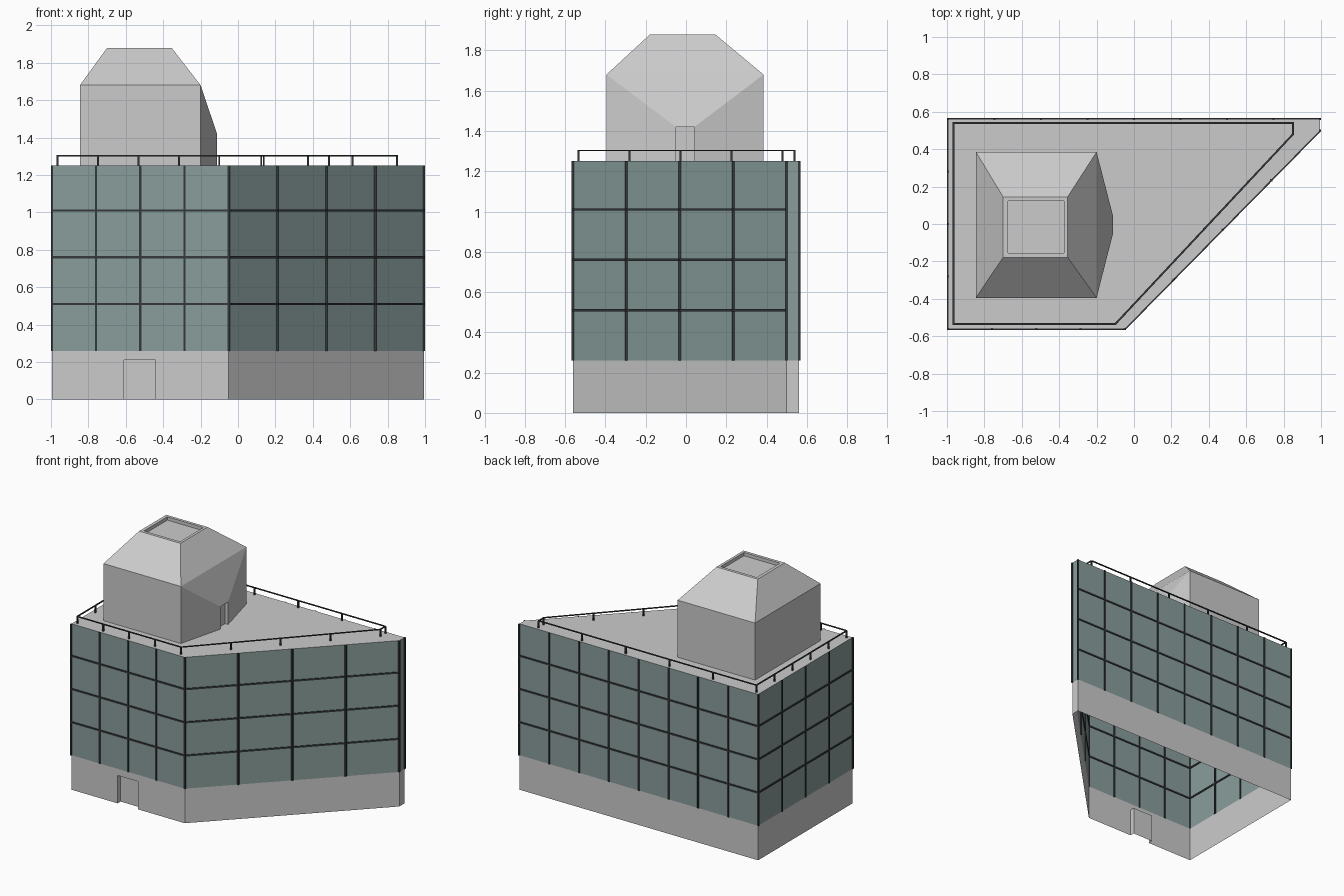
import bpy, bmesh
from mathutils import Vector, Matrix

if "Cube" in bpy.data.objects:
    bpy.data.objects.remove(bpy.data.objects["Cube"])

PLAN = [(-.995, -.562), (-.05, -.562), (.995, .5), (.995, .562), (-.995, .562)]
COLUMNS = [4, 4, 1, 8, 4]
Z_BASE, Z_ROOF = .26, 1.25


def material(name, rgb):
    m = bpy.data.materials.new(name)
    m.diffuse_color = (*rgb, 1)
    m.use_nodes = True
    m.node_tree.nodes["Principled BSDF"].inputs["Base Color"].default_value = m.diffuse_color
    return m


glass = material("glass", (.25, .34, .33))
dark = material("dark_metal", (.035, .04, .042))


def finish(name, bm, mat=None):
    bmesh.ops.remove_doubles(bm, verts=bm.verts, dist=1e-5)
    bmesh.ops.recalc_face_normals(bm, faces=bm.faces)
    me = bpy.data.meshes.new(name)
    bm.to_mesh(me)
    bm.free()
    ob = bpy.data.objects.new(name, me)
    bpy.context.collection.objects.link(ob)
    if mat:
        me.materials.append(mat)
    return ob


def face(bm, pts):
    return bm.faces.new([bm.verts.new(p) for p in pts])


def wall(bm, a, b, z0, z1):
    face(bm, [(*a, z0), (*b, z0), (*b, z1), (*a, z1)])


def bar(bm, a, b, w, h):
    """Box from a to b; w is sideways width, h is the other thickness."""
    a, b = Vector(a), Vector(b)
    d = b - a
    x = d.normalized()
    up = Vector((0, 0, 1)) if abs(x.z) < .9 else Vector((0, 1, 0))
    y = up.cross(x).normalized()
    rot = Matrix((x, y, x.cross(y))).transposed().to_4x4()
    mat = Matrix.Translation((a + b) / 2) @ rot @ Matrix.Diagonal((d.length, w, h, 1))
    bmesh.ops.create_cube(bm, size=1, matrix=mat)


def sides(path):
    return [(Vector(p), Vector(path[(i + 1) % len(path)])) for i, p in enumerate(path)]


# plinth: open underneath, with a doorway in the front wall
DX0, DX1, DZ, DEEP = -.61, -.44, .21, .035
bm = bmesh.new()
for i, (a, b) in enumerate(sides(PLAN)):
    if i:
        wall(bm, a, b, 0, Z_BASE)
y = PLAN[0][1]
wall(bm, PLAN[0], (DX0, y), 0, Z_BASE)
wall(bm, (DX1, y), PLAN[1], 0, Z_BASE)
wall(bm, (DX0, y), (DX1, y), DZ, Z_BASE)
for x in (DX0, DX1):
    wall(bm, (x, y), (x, y + DEEP), 0, DZ)
face(bm, [(DX0, y, DZ), (DX1, y, DZ), (DX1, y + DEEP, DZ), (DX0, y + DEEP, DZ)])
finish("plinth", bm)

# front door panel
bm = bmesh.new()
wall(bm, (DX0, y + DEEP), (DX1, y + DEEP), 0, DZ)
finish("front_door", bm)

# glass curtain walls
bm = bmesh.new()
for a, b in sides(PLAN):
    wall(bm, a, b, Z_BASE, Z_ROOF)
finish("glass_walls", bm, glass)

# mullions and floor lines
bm = bmesh.new()
for i, (a, b) in enumerate(sides(PLAN)):
    n = COLUMNS[i]
    for k in range(n):
        p = a.lerp(b, k / n)
        bar(bm, (*p, Z_BASE), (*p, Z_ROOF), .012, .012)
    if n > 1:
        for z in (.51, .76, 1.01):
            bar(bm, (*a, z), (*b, z), .012, .012)
finish("window_frames", bm, dark)

# flat roof
bm = bmesh.new()
face(bm, [(*p, Z_ROOF) for p in PLAN])
finish("roof", bm)

# roof railing
RAIL = [(-.965, -.535), (-.1, -.535), (.85, .48), (.85, .54), (-.965, .54)]
bm = bmesh.new()
for (a, b), n in zip(sides(RAIL), (4, 4, 1, 5, 5)):
    bar(bm, (*a, 1.303), (*b, 1.303), .01, .006)
    for k in range(n):
        p = a.lerp(b, k / n)
        bar(bm, (*p, Z_ROOF), (*p, 1.303), .01, .01)
finish("roof_railing", bm, dark)


# roof tower: box with tapered top, recessed cap and a pointed right side
def ring(x0, x1, y0, y1, z):
    return [Vector(p) for p in ((x0, y0, z), (x1, y0, z), (x1, y1, z), (x0, y1, z))]


rings = [ring(-.845, -.2, -.395, .385, Z_ROOF), ring(-.845, -.2, -.395, .385, 1.68),
         ring(-.7, -.355, -.178, .145, 1.88), ring(-.675, -.375, -.155, .123, 1.88),
         ring(-.675, -.375, -.155, .123, 1.855)]
bm = bmesh.new()
for level, (lo, hi) in enumerate(zip(rings, rings[1:])):
    for i in range(4):
        if (level, i) != (0, 1):
            j = (i + 1) % 4
            face(bm, [lo[i], lo[j], hi[j], hi[i]])
face(bm, rings[-1])
PX, PY0, PY1, PZ, PD = -.112, -.05, .042, 1.42, .025
door = [Vector(p) for p in ((PX, PY0, Z_ROOF), (PX, PY1, Z_ROOF), (PX, PY1, PZ), (PX, PY0, PZ))]
outer = [rings[0][1], rings[0][2], rings[1][2], rings[1][1]]
inner = [p - Vector((PD, 0, 0)) for p in door]
for i in (1, 2, 3):
    j = (i + 1) % 4
    face(bm, [outer[i], outer[j], door[j], door[i]])
    face(bm, [door[i], door[j], inner[j], inner[i]])
face(bm, inner)
finish("roof_tower", bm)
